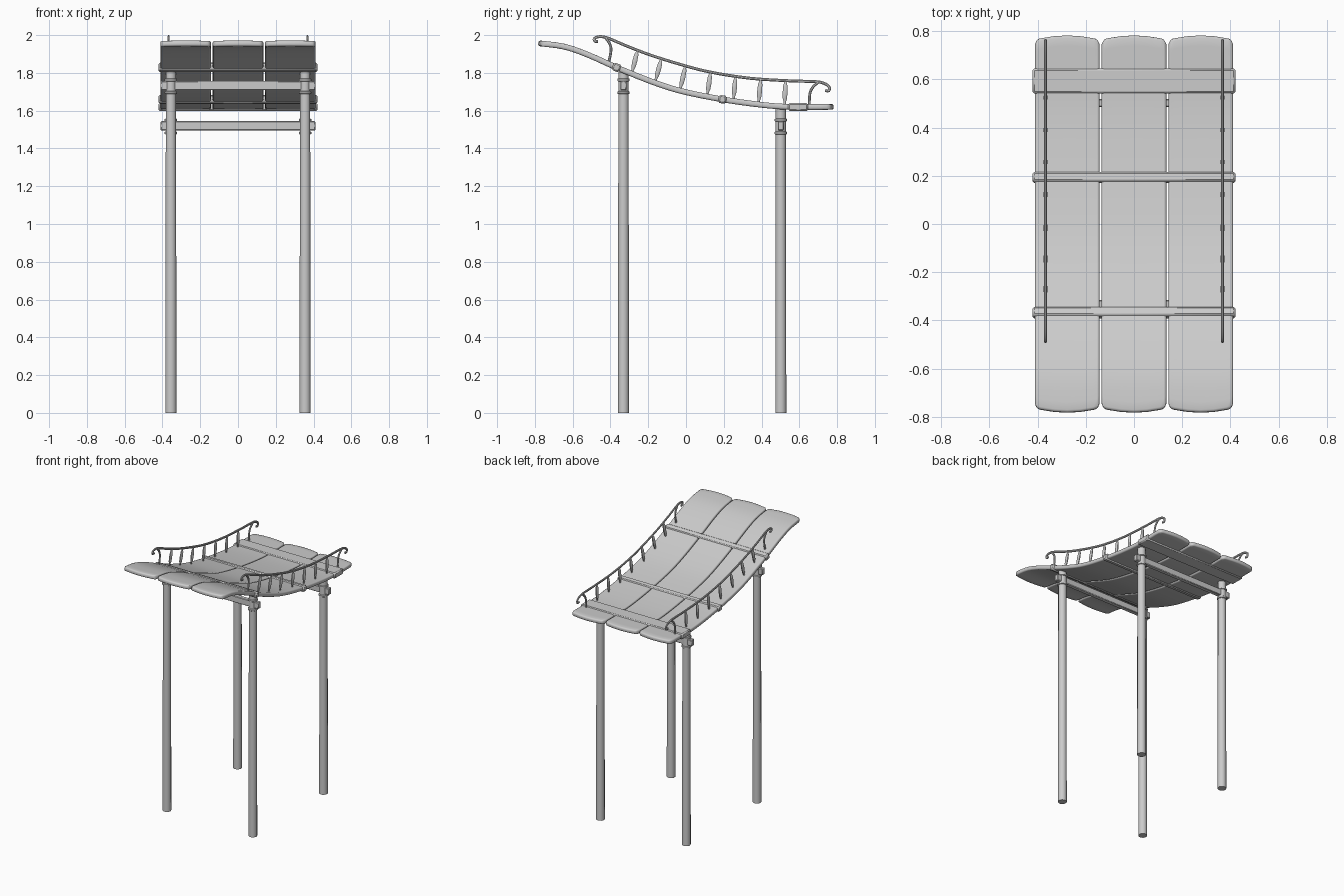
import bpy, bmesh, math
from mathutils import Vector

if "Cube" in bpy.data.objects:
    bpy.data.objects.remove(bpy.data.objects["Cube"])

# side-view centreline of the sagging deck, and of the hand rail (y, z)
DECK = [(-0.78, 1.957), (-0.64, 1.938), (-0.51, 1.892), (-0.38, 1.834), (-0.19, 1.757),
        (-0.03, 1.705), (0.18, 1.662), (0.39, 1.632), (0.55, 1.620), (0.78, 1.620)]
RAIL = [(-0.465, 1.966), (-0.481, 1.968), (-0.486, 1.980), (-0.47, 1.990), (-0.44, 1.991),
        (-0.40, 1.979), (-0.32, 1.945), (-0.19, 1.895), (-0.03, 1.845), (0.125, 1.805),
        (0.335, 1.772), (0.55, 1.758), (0.68, 1.754), (0.73, 1.745), (0.758, 1.725),
        (0.756, 1.706), (0.737, 1.706)]


def smooth_path(pts, n=4):
    p = [Vector(q) for q in pts]
    p = [2 * p[0] - p[1]] + p + [2 * p[-1] - p[-2]]
    out = []
    for i in range(1, len(p) - 2):
        a, b, c, d = p[i - 1:i + 3]
        for k in range(n):
            t = k / n
            out.append(0.5 * (2 * b + (c - a) * t + (2 * a - 5 * b + 4 * c - d) * t * t
                              + (3 * b - a - 3 * c + d) * t ** 3))
    return out + [p[-2]]


DECK_FINE = smooth_path(DECK, 6)


def deck_z(y):
    for a, b in zip(DECK_FINE, DECK_FINE[1:]):
        if y <= b.x:
            return a.y + (b.y - a.y) * (y - a.x) / (b.x - a.x)
    return DECK_FINE[-1].y


def finish(bm, name, bevel=0, seg=2, solid=0):
    bmesh.ops.recalc_face_normals(bm, faces=bm.faces)
    me = bpy.data.meshes.new(name)
    bm.to_mesh(me)
    bm.free()
    ob = bpy.data.objects.new(name, me)
    bpy.context.collection.objects.link(ob)
    if solid:
        m = ob.modifiers.new("solid", 'SOLIDIFY')
        m.thickness, m.offset = solid, 0
    if bevel:
        m = ob.modifiers.new("bevel", 'BEVEL')
        m.width, m.segments, m.limit_method = bevel, seg, 'ANGLE'
        m.angle_limit = math.radians(40)
    bpy.ops.object.select_all(action='DESELECT')
    ob.select_set(True)
    bpy.context.view_layer.objects.active = ob
    bpy.ops.object.shade_smooth_by_angle(angle=math.radians(35))
    return ob


def plank(name, cx):
    ts = [-1, -0.93, -0.8, -0.4, 0, 0.4, 0.8, 0.93, 1]
    bm = bmesh.new()
    rows, N = [], 36
    for i in range(N + 1):
        s = -1 + 2 * i / N
        row = []
        for t in ts:
            droop = 0.018 * t * t + (0.02 if abs(t) == 1 else 0)   # bowed end, clipped corners
            y = s * (0.782 - droop)
            row.append(bm.verts.new((cx + t * 0.1345, y, deck_z(y))))
        rows.append(row)
    for a, b in zip(rows, rows[1:]):
        for j in range(len(ts) - 1):
            bm.faces.new((a[j], a[j + 1], b[j + 1], b[j]))
    finish(bm, name, bevel=0.010, solid=0.030)


def box(name, size, loc, tilt=0, bevel=0.004):
    bm = bmesh.new()
    bmesh.ops.create_cube(bm, size=1)
    for v in bm.verts:
        v.co = Vector(v.co[k] * size[k] for k in range(3))
    ob = finish(bm, name, bevel=bevel, seg=1)
    ob.location, ob.rotation_euler.x = loc, tilt


def sweep(name, x, pts, rx, ry, sides=8):
    # tube along a (y, z) path; radii rx across, ry[i] in the side plane
    bm = bmesh.new()
    rings = []
    for i, p in enumerate(pts):
        d = (pts[min(i + 1, len(pts) - 1)] - pts[max(i - 1, 0)]).normalized()
        ring = []
        for k in range(sides):
            a = 2 * math.pi * (k + 0.5) / sides
            o = math.sin(a) * ry[i]
            ring.append(bm.verts.new((x + math.cos(a) * rx[i], p.x - d.y * o, p.y + d.x * o)))
        rings.append(ring)
    for a, b in zip(rings, rings[1:]):
        for k in range(sides):
            bm.faces.new((a[k], a[(k + 1) % sides], b[(k + 1) % sides], b[k]))
    bm.faces.new(rings[0])
    bm.faces.new(rings[-1])
    return finish(bm, name)


def upright(name, x, y, profile, sides=12):
    # straight vertical part from (radius, z) steps
    sweep(name, x, [Vector((y, z)) for r, z in profile],
          [r for r, z in profile], [r for r, z in profile], sides)


# deck planks
for name, cx in (("left_plank", -0.277), ("middle_plank", 0), ("right_plank", 0.277)):
    plank(name, cx)

# straps wrapped round the deck, following its slope
for name, y, w in (("front_strap", -0.368, 0.042), ("middle_strap", 0.193, 0.042),
                   ("back_strap", 0.593, 0.105)):
    tilt = math.atan2(deck_z(y + 0.03) - deck_z(y - 0.03), 0.06)
    box(name, (0.842, w, 0.043), (0, y, deck_z(y)), tilt, 0.008)

# legs with collars either side of the through cross bars
for end, y, top, bar in (("front", -0.331, 1.805, 1.733), ("back", 0.502, 1.612, 1.52)):
    box(end + "_cross_bar", (0.82, 0.032, 0.048), (0, y, bar))
    for side, sx in (("left", -1), ("right", 1)):
        x = sx * 0.355
        upright(f"{end}_{side}_leg", x, y, [(0.030, 0), (0.028, top)])
        for c, z in (("upper", bar + 0.030), ("lower", bar - 0.038)):
            upright(f"{end}_{side}_{c}_collar", x, y,
                    [(0.029, z - 0.008), (0.034, z - 0.005), (0.034, z + 0.005), (0.029, z + 0.008)])

# side railings: scrolled rail, curved end posts, turned spindles
rail = smooth_path(RAIL)
SPINDLES = [(-0.257, -0.285), (-0.130, -0.162), (-0.003, -0.030), (0.130, 0.113),
            (0.262, 0.252), (0.395, 0.385), (0.527, 0.522)]
for side, sx in (("left", -1), ("right", 1)):
    x = sx * 0.367
    n = len(rail)
    sweep(side + "_rail", x, rail, [0.006] * n, [0.0085] * n)
    for end, pts in (("front", [(-0.425, 1.985), (-0.402, 1.95), (-0.398, 1.91), (-0.412, 1.845)]),
                     ("back", [(0.70, 1.75), (0.672, 1.725), (0.656, 1.69), (0.652, 1.625)])):
        p = smooth_path(pts)
        sweep(f"{side}_{end}_post", x, p, [0.006] * len(p), [0.008] * len(p))
    for i, (yt, yb) in enumerate(SPINDLES):
        zt = next(a.y + (b.y - a.y) * (yt - a.x) / (b.x - a.x)
                  for a, b in zip(rail[16:], rail[17:]) if a.x <= yt <= b.x)
        top, bot = Vector((yt, zt)), Vector((yb, deck_z(yb) + 0.01))
        steps = [(0, .006), (.12, .008), (.2, .012), (.5, .014), (.75, .012), (.85, .008), (1, .006)]
        r = [q for f, q in steps]
        sweep(f"{side}_spindle_{i + 1}", x, [top.lerp(bot, f) for f, q in steps],
              [q * 0.7 for q in r], r)
